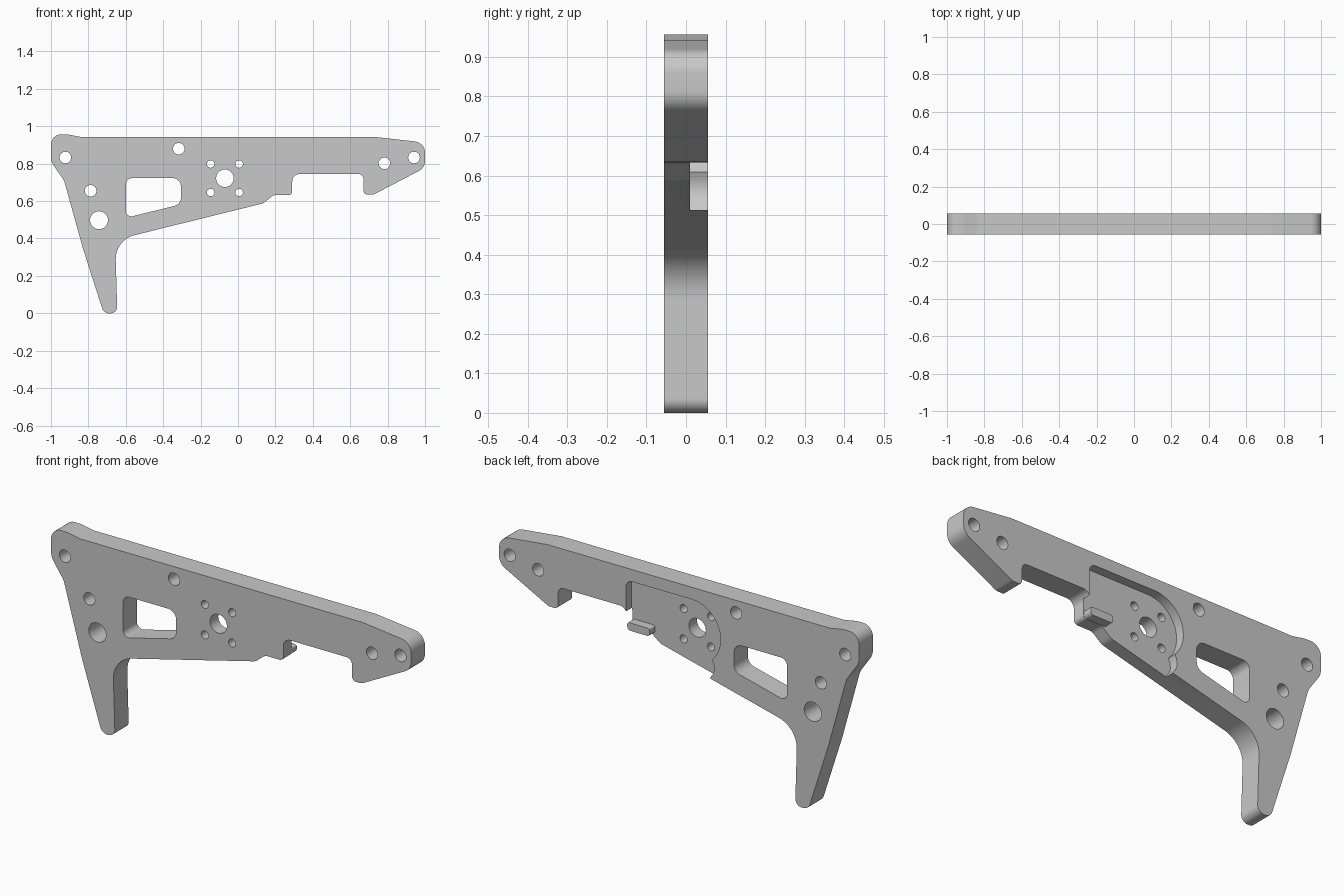
import bpy
import bmesh
import math
from mathutils import Vector

cube = bpy.data.objects.get("Cube")
if cube:
    bpy.data.objects.remove(cube, do_unlink=True)

HALF = 0.055      # half thickness of the plate
FLOOR = 0.01      # depth of the rear pocket floor
COLOUR = (0.58, 0.58, 0.58, 1)

grey = bpy.data.materials.new("plain grey")
grey.use_nodes = True
grey.diffuse_color = COLOUR
grey.node_tree.nodes["Principled BSDF"].inputs["Base Color"].default_value = COLOUR


def rounded(corners, steps=8):
    """Turn (x, z, radius) corners into an outline with filleted corners."""
    outline = []
    for i, (x, z, r) in enumerate(corners):
        p = Vector((x, z))
        if r == 0:
            outline.append(p)
            continue
        a = (Vector(corners[i - 1][:2]) - p).normalized()
        b = (Vector(corners[(i + 1) % len(corners)][:2]) - p).normalized()
        half = a.angle(b) / 2
        centre = p + (a + b).normalized() * (r / math.sin(half))
        start = p + a * (r / math.tan(half)) - centre
        end = p + b * (r / math.tan(half)) - centre
        for k in range(steps + 1):
            spoke = start.lerp(end, k / steps).normalized()
            outline.append(centre + spoke * r)
    return outline


def circle(x, z, r, n=32):
    return [Vector((x + r * math.cos(math.tau * k / n),
                    z + r * math.sin(math.tau * k / n))) for k in range(n)]


def prism(name, outline, y0, y1):
    """Extrude an x-z outline from y0 to y1."""
    bm = bmesh.new()
    face = bm.faces.new([bm.verts.new((p.x, y0, p.y)) for p in outline])
    new = bmesh.ops.extrude_face_region(bm, geom=[face], use_keep_orig=True)["geom"]
    bmesh.ops.translate(bm, vec=(0, y1 - y0, 0),
                        verts=[v for v in new if isinstance(v, bmesh.types.BMVert)])
    bmesh.ops.recalc_face_normals(bm, faces=bm.faces)
    mesh = bpy.data.meshes.new(name)
    bm.to_mesh(mesh)
    bm.free()
    mesh.materials.append(grey)
    obj = bpy.data.objects.new(name, mesh)
    bpy.context.collection.objects.link(obj)
    return obj


def activate(obj):
    bpy.ops.object.select_all(action="DESELECT")
    obj.select_set(True)
    bpy.context.view_layer.objects.active = obj


def cut(target, outline, y0=-0.2, y1=0.2):
    cutter = prism("cutter", outline, y0, y1)
    cutter.hide_render = True
    mod = target.modifiers.new("cut", "BOOLEAN")
    mod.operation = "DIFFERENCE"
    mod.solver = "EXACT"
    mod.object = cutter
    activate(target)
    bpy.ops.object.modifier_apply(modifier=mod.name)
    bpy.data.objects.remove(cutter, do_unlink=True)


# Plate silhouette: top edge, hook, notch, sloping underside, leg
plate = prism("bracket_plate", rounded([
    (-1, 0.958, 0.055), (-0.91, 0.956, 0.1), (-0.84, 0.943, 0.1),
    (0.73, 0.943, 0.2), (1, 0.913, 0.06), (1, 0.778, 0.06),
    (0.725, 0.635, 0.04), (0.672, 0.635, 0.02), (0.672, 0.745, 0.03),
    (0.29, 0.745, 0.04), (0.29, 0.632, 0.02), (0.19, 0.632, 0.04),
    (0.135, 0.588, 0.06), (-0.657, 0.392, 0.13), (-0.645, 0, 0.035),
    (-0.718, 0, 0.04), (-0.83, 0.35, 0), (-0.93, 0.71, 0.1), (-1, 0.81, 0.08),
]), -HALF, HALF)

# Slanted window
cut(plate, rounded([(-0.6, 0.723, 0.035), (-0.305, 0.723, 0.045),
                    (-0.305, 0.583, 0.045), (-0.6, 0.51, 0.03)]))

# Rear pocket: round end, then a flare through the lower edge
hub_x, hub_z, hub_r = -0.07, 0.722, 0.16
arc = [Vector((hub_x + hub_r * math.cos(math.radians(d)),
               hub_z + hub_r * math.sin(math.radians(d))))
       for d in range(90, 226, 5)]
flare = [Vector(p) for p in [(-0.192, 0.59), (-0.196, 0.565), (-0.19, 0.54),
                             (-0.175, 0.52), (-0.15, 0.45), (0.295, 0.45)]]
corner = rounded([(0.295, 0.45, 0), (0.295, 0.882, 0.035), (hub_x, 0.882, 0)])[1:-1]
cut(plate, arc + flare + corner, FLOOR, 0.2)

# Through holes
holes = [(-0.923, 0.833, 0.031), (-0.788, 0.655, 0.031), (-0.743, 0.498, 0.048),
         (-0.317, 0.88, 0.031), (0.783, 0.802, 0.031), (0.941, 0.833, 0.031),
         (hub_x, hub_z, 0.047)]
holes += [(hub_x + sx * 0.076, hub_z + sz * 0.076, 0.02)
          for sx in (-1, 1) for sz in (-1, 1)]
for x, z, r in holes:
    cut(plate, circle(x, z, r))

# Small ledge standing out of the pocket floor beside the notch
ledge = prism("pocket_ledge", rounded([
    (0.165, 0.672, 0.01), (0.288, 0.672, 0.01),
    (0.288, 0.633, 0.018), (0.165, 0.633, 0.01)]), 0, HALF)

for obj in (plate, ledge):
    activate(obj)
    bpy.ops.object.shade_smooth_by_angle(angle=math.radians(30))
